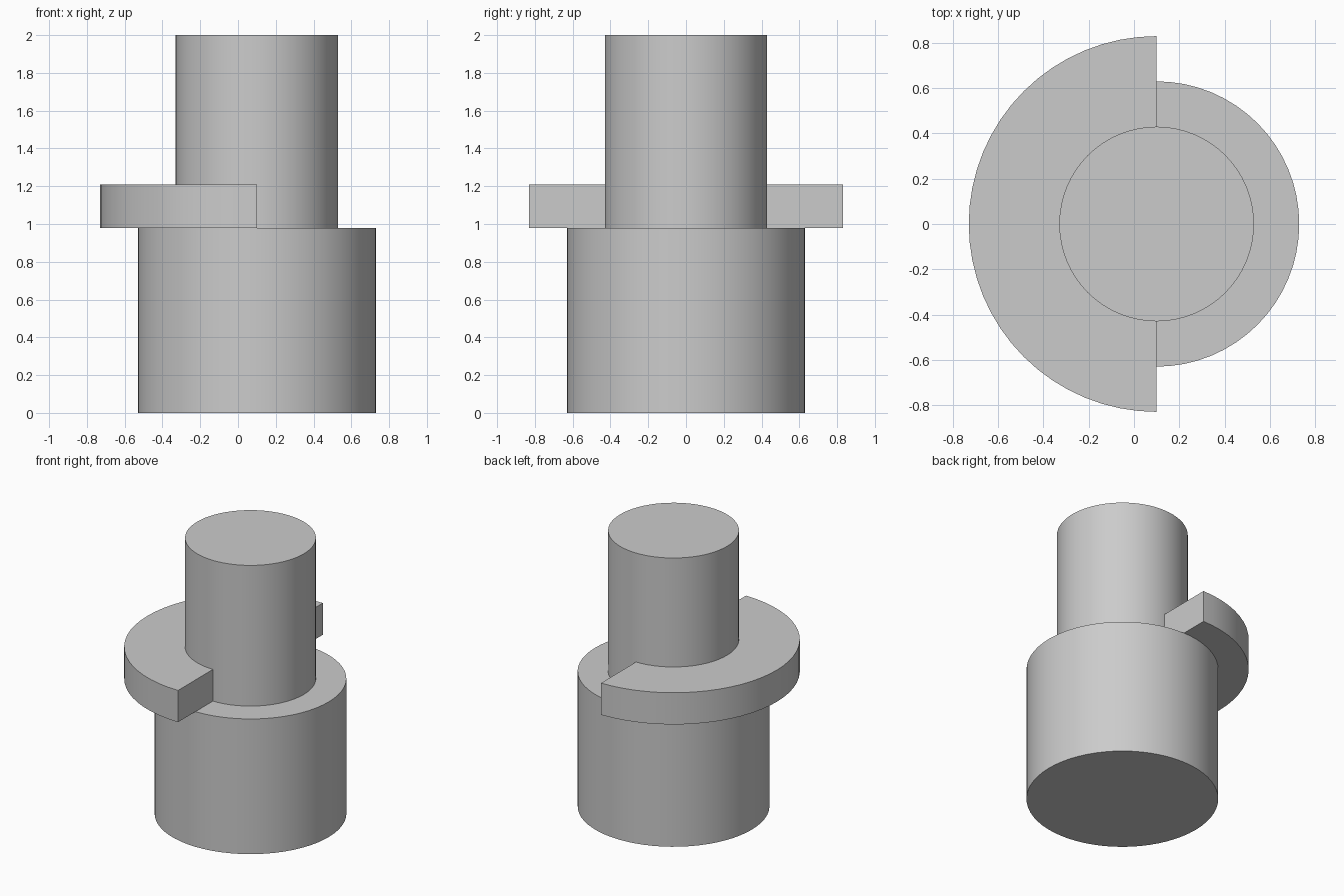
import bpy
import bmesh
import math
from mathutils import Matrix, Vector

cube = bpy.data.objects.get("Cube")
if cube:
    bpy.data.objects.remove(cube, do_unlink=True)

AXIS = Vector((0.1, 0, 0))   # shared centre line of all parts
SHAFT_R, BASE_R, COLLAR_R = 0.43, 0.63, 0.83
STEP_Z, COLLAR_Z, TOP_Z = 0.98, 1.21, 2.0
SIDES = 64

grey = bpy.data.materials.new("plain grey")
grey.use_nodes = True
colour = (0.6, 0.6, 0.6, 1)
grey.diffuse_color = colour
grey.node_tree.nodes["Principled BSDF"].inputs["Base Color"].default_value = colour


def finish(bm, name):
    bmesh.ops.recalc_face_normals(bm, faces=bm.faces)
    mesh = bpy.data.meshes.new(name)
    bm.to_mesh(mesh)
    bm.free()
    mesh.materials.append(grey)
    obj = bpy.data.objects.new(name, mesh)
    obj.location = AXIS
    bpy.context.collection.objects.link(obj)
    bpy.ops.object.select_all(action='DESELECT')
    obj.select_set(True)
    bpy.context.view_layer.objects.active = obj
    bpy.ops.object.shade_smooth_by_angle(angle=math.radians(30))


def cylinder(name, radius, bottom, top):
    bm = bmesh.new()
    bmesh.ops.create_cone(bm, cap_ends=True, segments=SIDES, radius1=radius,
                          radius2=radius, depth=top - bottom,
                          matrix=Matrix.Translation((0, 0, (bottom + top) / 2)))
    finish(bm, name)


# Wide base and narrower shaft
cylinder("base", BASE_R, 0, STEP_Z)
cylinder("shaft", SHAFT_R, STEP_Z, TOP_Z)

# Half-ring collar: rectangular section swept half a turn around the right side
bm = bmesh.new()
section = [(SHAFT_R, STEP_Z), (COLLAR_R, STEP_Z), (COLLAR_R, COLLAR_Z), (SHAFT_R, COLLAR_Z)]
start = bm.faces.new([bm.verts.new((0, r, z)) for r, z in section])
bmesh.ops.spin(bm, geom=[start] + start.edges[:] + start.verts[:], cent=(0, 0, 0),
               axis=(0, 0, 1), angle=math.pi, steps=SIDES // 2, use_duplicate=False)
# Close the starting end if the sweep consumed its face
bmesh.ops.holes_fill(bm, edges=[e for e in bm.edges if e.is_boundary], sides=4)
finish(bm, "half_collar")
